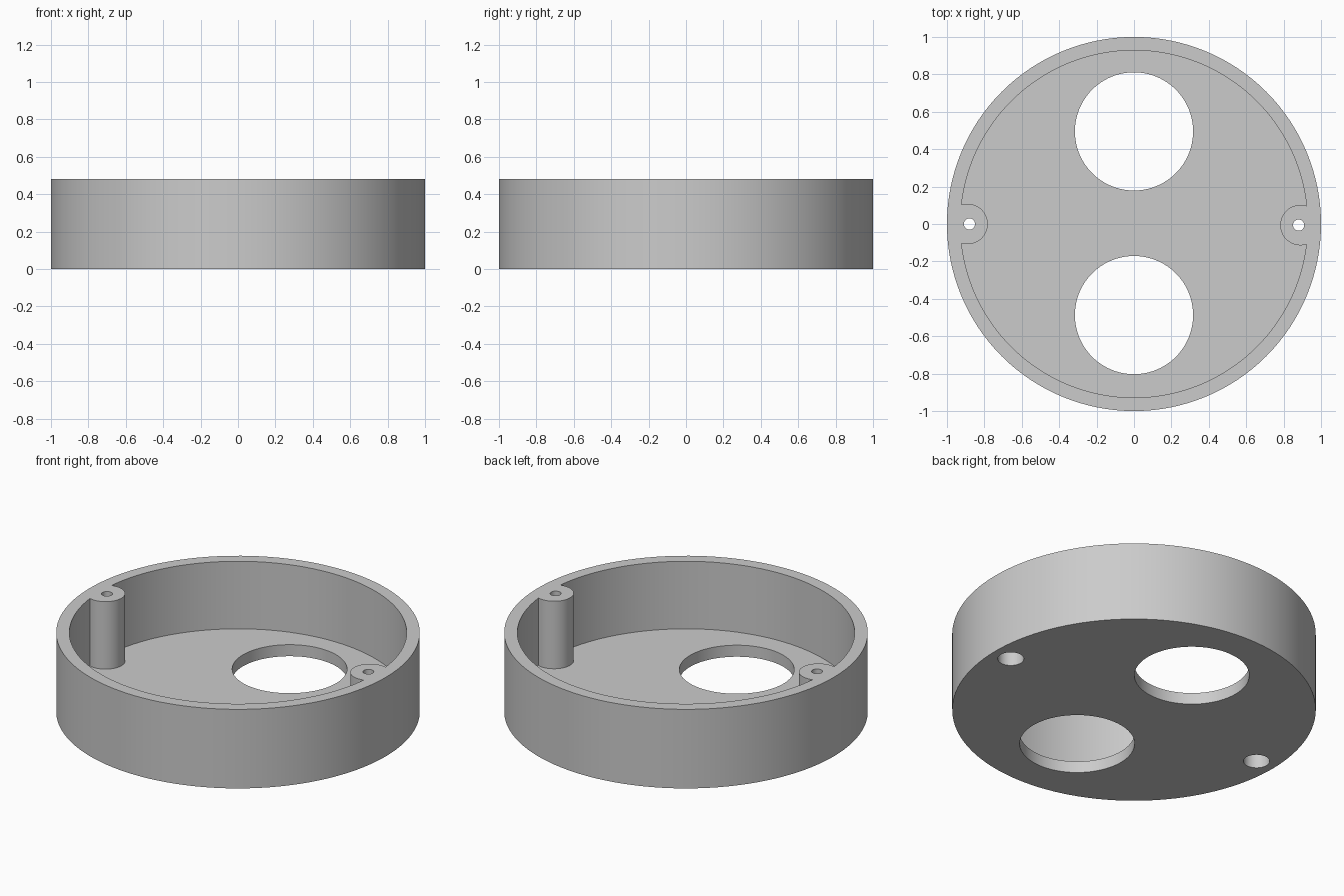
import bpy
import math

default = bpy.data.objects.get("Cube")
if default:
    bpy.data.objects.remove(default, do_unlink=True)

HEIGHT = 0.48
FLOOR = 0.07
WALL_RADIUS = 0.928
SCREWS = [(-0.88, 0.0), (0.88, -0.006)]
PORTS = [(0.0, 0.495), (0.0, -0.487)]

grey = bpy.data.materials.new("plain_grey")
grey.use_nodes = True
colour = (0.6, 0.6, 0.6, 1.0)
grey.diffuse_color = colour
grey.node_tree.nodes["Principled BSDF"].inputs["Base Color"].default_value = colour


def cylinder(name, radius, centre, low, high, sides=64):
    bpy.ops.mesh.primitive_cylinder_add(
        vertices=sides, radius=radius, depth=high - low,
        location=(centre[0], centre[1], (low + high) / 2))
    obj = bpy.context.object
    obj.name = name
    obj.data.materials.append(grey)
    return obj


def cut(target, cutter):
    """Subtract the cutter, bake the result and remove the cutter."""
    cutter.hide_render = True
    mod = target.modifiers.new("cut", "BOOLEAN")
    mod.operation = "DIFFERENCE"
    mod.solver = "EXACT"
    mod.object = cutter
    bpy.context.view_layer.objects.active = target
    bpy.ops.object.modifier_apply(modifier=mod.name)
    bpy.data.objects.remove(cutter, do_unlink=True)


# Round housing, solid before cutting
housing = cylinder("round_housing", 1.0, (0, 0), 0, HEIGHT, 128)

# Cavity with the two screw posts left standing against the wall
cavity = cylinder("cavity_cutter", WALL_RADIUS, (0, 0), FLOOR, HEIGHT + 0.1, 128)
for x, y in SCREWS:
    post_centre = (math.copysign(0.89, x), y)
    cut(cavity, cylinder("post_shape", 0.108, post_centre, -0.1, HEIGHT + 0.3))
cut(housing, cavity)

# Two large round openings through the floor
for centre in PORTS:
    cut(housing, cylinder("port_cutter", 0.316, centre, -0.1, FLOOR + 0.1, 96))

# Screw holes with a wide recess for the head from below
for centre in SCREWS:
    cut(housing, cylinder("screw_cutter", 0.03, centre, -0.1, HEIGHT + 0.1, 32))
    cut(housing, cylinder("head_recess_cutter", 0.072, centre, -0.1, 0.24, 48))

# Smooth curved walls with crisp rims
bpy.ops.object.select_all(action="DESELECT")
housing.select_set(True)
bpy.context.view_layer.objects.active = housing
bpy.ops.object.shade_smooth_by_angle(angle=math.radians(30))
